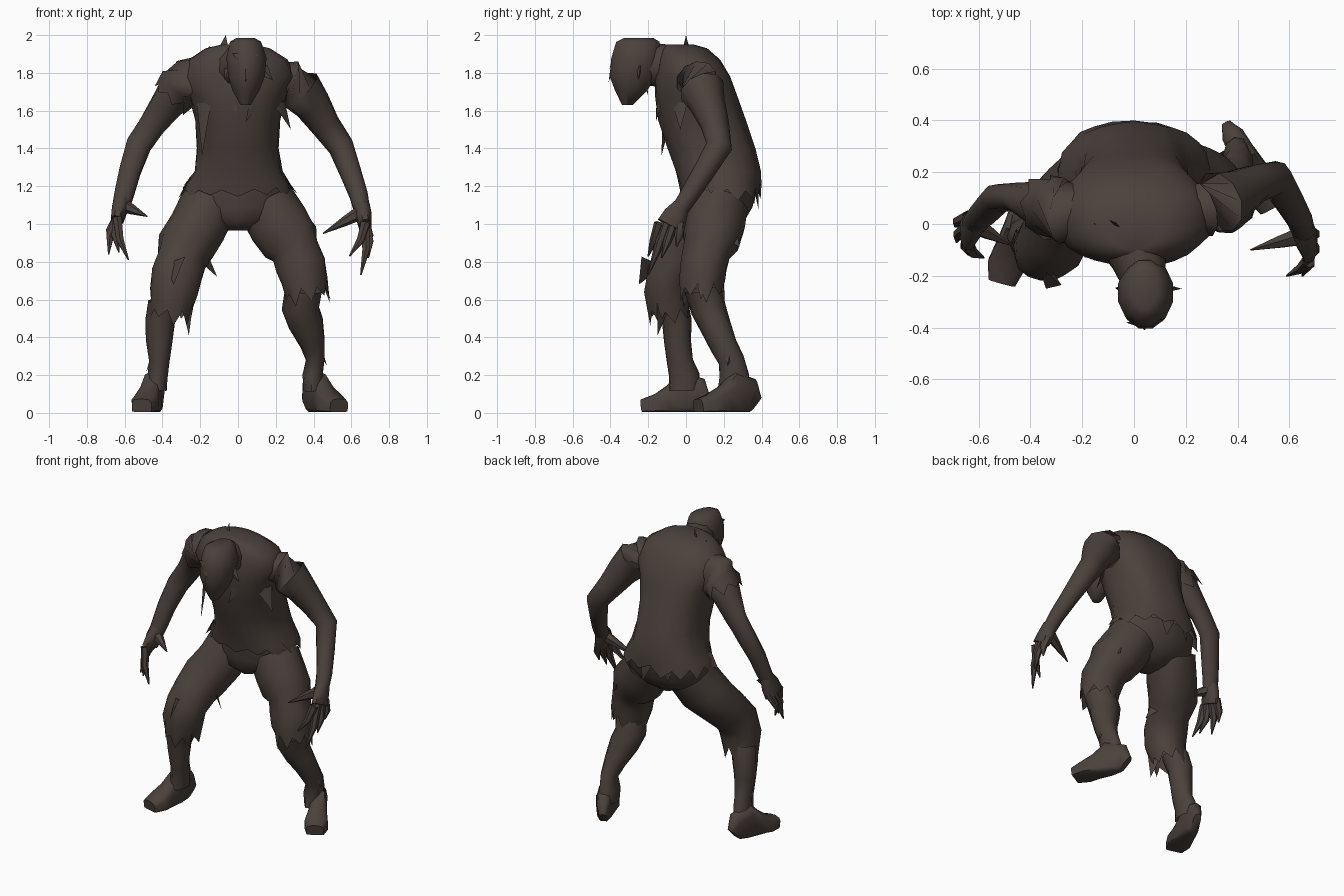
import bpy, bmesh, math, random
from mathutils import Vector

random.seed(4)
brown = bpy.data.materials.new("dark brown")
brown.diffuse_color = (0.07, 0.053, 0.045, 1)


def finish(bm, name, angle=55):
    bmesh.ops.recalc_face_normals(bm, faces=bm.faces)
    me = bpy.data.meshes.new(name)
    bm.to_mesh(me)
    bm.free()
    me.materials.append(brown)
    for p in me.polygons:
        p.use_smooth = True
    me.set_sharp_from_angle(angle=math.radians(angle))
    ob = bpy.data.objects.new(name, me)
    bpy.context.collection.objects.link(ob)
    return ob


def power(c, e):
    return math.copysign(abs(c) ** e, c)


def add_loft(bm, rings, sides=10, flat=False, noise=0.0, jag=0.0, floor=False, e=1.0, caps=(False, False)):
    """Tube through rings (x, y, z, ru[, rv]); jag tears the last edge into teeth; e < 1 is boxier."""
    pts = [Vector(r[:3]) for r in rings]
    loops = []
    for k, r in enumerate(rings):
        t = (pts[min(k + 1, len(pts) - 1)] - pts[max(k - 1, 0)]).normalized()
        if flat:
            u, v = Vector((1, 0, 0)), Vector((0, 1, 0))
        else:
            ref = Vector((1, 0, 0)) if abs(t.x) < 0.8 else Vector((0, 1, 0))
            if floor:
                ref = t.cross(Vector((0, 0, 1)))
            u = (ref - t * ref.dot(t)).normalized()
            v = t.cross(u)
        loop = []
        for i in range(sides):
            a = 2 * math.pi * (i + 0.5) / sides
            f = 1 + random.uniform(-noise, noise)
            p = pts[k] + u * (power(math.cos(a), e) * r[3] * f) + v * (power(math.sin(a), e) * r[-1] * f)
            if jag and k == len(rings) - 1:
                p += t * jag * (random.uniform(0.3, 1) if i % 2 else -random.uniform(0, 0.4))
            if floor:
                p.z = max(p.z, 0.005)
            loop.append(bm.verts.new(p))
        loops.append(loop)
    for a, b in zip(loops, loops[1:]):
        for i in range(sides):
            j = (i + 1) % sides
            bm.faces.new((a[i], a[j], b[j], b[i]))
    if caps[0]:
        bm.faces.new(loops[0])
    if caps[1]:
        bm.faces.new(loops[-1])


def loft(name, rings, **kw):
    bm = bmesh.new()
    add_loft(bm, rings, **kw)
    return finish(bm, name)


# Hunched torso in a ragged shirt
loft("torn_shirt", [(0, -.03, 1.95, .09, .07), (0, -.01, 1.93, .17, .12), (0, .015, 1.87, .26, .165),
                    (0, .035, 1.78, .3, .2), (0, .055, 1.68, .26, .22), (0, .085, 1.55, .225, .228),
                    (0, .135, 1.4, .215, .228), (0, .17, 1.28, .235, .225), (0, .18, 1.21, .28, .215),
                    (0, .185, 1.175, .295, .21)],
     sides=26, flat=True, noise=.022, jag=.055, e=.87, caps=(True, False))

# Bowed head and neck
loft("neck", [(.0, -.08, 1.825, .13, .12), (.02, -.14, 1.84, .11, .115), (.04, -.22, 1.85, .09, .11)], sides=10)
loft("head", [(.04, -.25, 1.985, .05, .08), (.04, -.255, 1.965, .085, .118), (.045, -.265, 1.88, .11, .135),
              (.045, -.28, 1.78, .1, .128), (.042, -.29, 1.71, .075, .09), (.04, -.31, 1.63, .028, .03)],
     sides=12, flat=True, caps=(True, True))

# Baggy trousers, bunched at the knees and torn off below them
loft("trouser_seat", [(0, .18, 1.19, .28, .195), (0, .175, 1.09, .285, .175), (0, .16, 1.02, .21, .15),
                      (0, .15, .965, .06, .09)], sides=14, flat=True, noise=.02, caps=(False, True))
loft("right_trouser_leg", [(.155, .175, 1.1, .155), (.215, .15, 1.0, .16, .16), (.275, .135, .91, .16, .15),
                           (.305, .115, .86, .13, .13), (.335, .095, .78, .135, .122), (.35, .085, .7, .125, .118),
                           (.36, .085, .64, .115, .115)], sides=16, noise=.05, jag=.08)
loft("left_trouser_leg", [(-.155, .165, 1.1, .155), (-.21, .11, .98, .155, .155), (-.275, .04, .88, .155, .14),
                          (-.3, -.03, .81, .13, .13), (-.325, -.085, .73, .135, .13), (-.34, -.105, .64, .125, .12),
                          (-.355, -.09, .54, .11, .11)], sides=16, noise=.05, jag=.08)
loft("right_shin", [(.35, .09, .66, .1), (.335, .12, .55, .1, .095), (.36, .15, .47, .095, .085),
                    (.395, .2, .36, .068, .074), (.41, .24, .28, .052, .07), (.395, .255, .2, .055, .082),
                    (.4, .26, .12, .055, .09)], sides=9, noise=.04)
loft("left_shin", [(-.39, -.07, .58, .085), (-.41, -.05, .48, .08), (-.415, -.045, .38, .07),
                   (-.415, -.03, .27, .055, .07), (-.425, -.01, .2, .055, .08), (-.43, -.01, .12, .055, .085)],
     sides=9, noise=.04)


# Boots: flat soled lofts from heel to toe; rows are step along foot, height, half width
def boot(name, heel, toe):
    rows = [(0, .1, .025), (.12, .19, .045), (.32, .22, .052), (.52, .15, .06), (.78, .1, .075), (1, .075, .055)]
    h, t = Vector(heel), Vector(toe)
    loft(name, [(*h.lerp(t, s), k * .4, w, k * .6) for s, k, w in rows],
         sides=10, floor=True, e=.6, caps=(True, True))


boot("right_boot", (.372, .36), (.535, .065))
boot("left_boot", (-.425, .09), (-.51, -.225))

# Arms, narrow where they enter the shoulders
loft("right_arm", [(.2, .04, 1.79, .07), (.26, .055, 1.765, .112), (.33, .085, 1.71, .122), (.395, .115, 1.63, .1, .095),
                   (.465, .155, 1.52, .08, .075), (.545, .175, 1.41, .07, .07), (.597, .09, 1.27, .058),
                   (.64, .015, 1.15, .05), (.655, -.03, 1.08, .045)], sides=10)
loft("left_arm", [(-.2, .035, 1.79, .07), (-.25, .045, 1.765, .112), (-.31, .06, 1.72, .112),
                  (-.385, .085, 1.62, .088, .08), (-.45, .105, 1.53, .075, .055), (-.525, .1, 1.42, .07, .055),
                  (-.572, .05, 1.28, .06, .052), (-.6, .02, 1.17, .055, .045), (-.615, .0, 1.11, .05, .042)], sides=10)
loft("left_sleeve", [(-.2, .04, 1.79, .1), (-.26, .045, 1.76, .125), (-.31, .06, 1.72, .125), (-.335, .07, 1.685, .112)],
     sides=14, noise=.03, jag=.06)


# Clawed hands: palm, four bent fingers and a thumb
def hand(name, wrist, knuckle, tips, thumb):
    bm = bmesh.new()
    w, k = Vector(wrist), Vector(knuckle)
    add_loft(bm, [(*w, .045, .045), (*w.lerp(k, .5), .045, .07), (*k, .036, .078)], sides=8, caps=(False, True))
    for i, tip in enumerate(tips):
        t = Vector(tip)
        base = k + Vector((0, -.057 + .038 * i, .015))
        mid = base.lerp(t, .5) + Vector((.015 * (1 if k.x > 0 else -1), 0, -.005))
        add_loft(bm, [(*base, .027), (*mid, .022), (*t, .004)], sides=6)
    t = Vector(thumb)
    base = w.lerp(k, .3)
    add_loft(bm, [(*base, .04), (*base.lerp(t, .45), .026), (*t, .003)], sides=6)
    finish(bm, name)


hand("right_hand", (.655, -.025, 1.1), (.675, -.085, .99),
     [(.59, -.2, .83), (.65, -.2, .73), (.69, -.13, .82), (.69, -.05, .88)], (.45, -.1, .95))
hand("left_hand", (-.612, .01, 1.14), (-.64, -.03, 1.02),
     [(-.58, -.13, .81), (-.63, -.12, .85), (-.685, -.07, .84), (-.69, -.01, .9)], (-.48, -.08, 1.04))


# Torn strips: flat pointed wedges from a base point to a tip, with a base width
def strips(name, rows):
    bm = bmesh.new()
    for bx, by, bz, tx, ty, tz, w in rows:
        b, t = Vector((bx, by, bz)), Vector((tx, ty, tz))
        d = (t - b).normalized()
        out = Vector((bx, by - .12, 0)).normalized()
        side = d.cross(out).normalized() * w / 2
        n = side.cross(d).normalized() * .012
        c = [bm.verts.new(b + p) for p in (side, n, -side, -n)]
        tip = bm.verts.new(t)
        for i in range(4):
            bm.faces.new((c[i], c[(i + 1) % 4], tip))
    finish(bm, name, 30)


strips("shirt_strips", [
    (-.08, .0, 1.9, -.065, .0, 2.0, .09), (-.17, -.0, 1.85, -.15, .0, 1.945, .1),
    (-.18, -.09, 1.64, -.19, -.13, 1.36, .1), (-.08, -.13, 1.74, .0, -.16, 1.58, .12),
    (.12, -.13, 1.72, .04, -.16, 1.54, .1), (.22, -.03, 1.64, .28, -.03, 1.5, .1),
    (-.25, .14, 1.23, -.315, .1, 1.14, .1), (.25, .14, 1.23, .315, .13, 1.16, .1),
    (.04, .37, 1.2, .06, .385, 1.07, .1), (-.1, .36, 1.2, -.12, .36, 1.1, .08)])
strips("trouser_strips", [
    (.42, .08, .78, .49, .08, .6, .1), (-.2, .02, .85, -.11, -.02, .72, .12),
    (-.27, -.11, .62, -.26, -.15, .41, .12), (.31, .2, .98, .35, .285, .88, .14),
    (-.33, -.18, .8, -.34, -.25, .68, .16), (-.45, -.04, .3, -.485, -.02, .22, .06),
    (.44, .23, .32, .47, .22, .25, .06)])
# Face bits: nose, brow, ears, hanging jaw
strips("face_details", [
    (.04, -.385, 1.85, .04, -.41, 1.75, .05), (.04, -.375, 1.9, .04, -.405, 1.82, .14),
    (.13, -.25, 1.82, .185, -.25, 1.76, .07), (-.05, -.25, 1.82, -.07, -.25, 1.76, .05),
    (.04, -.22, 1.77, .04, -.2, 1.68, .12)])
